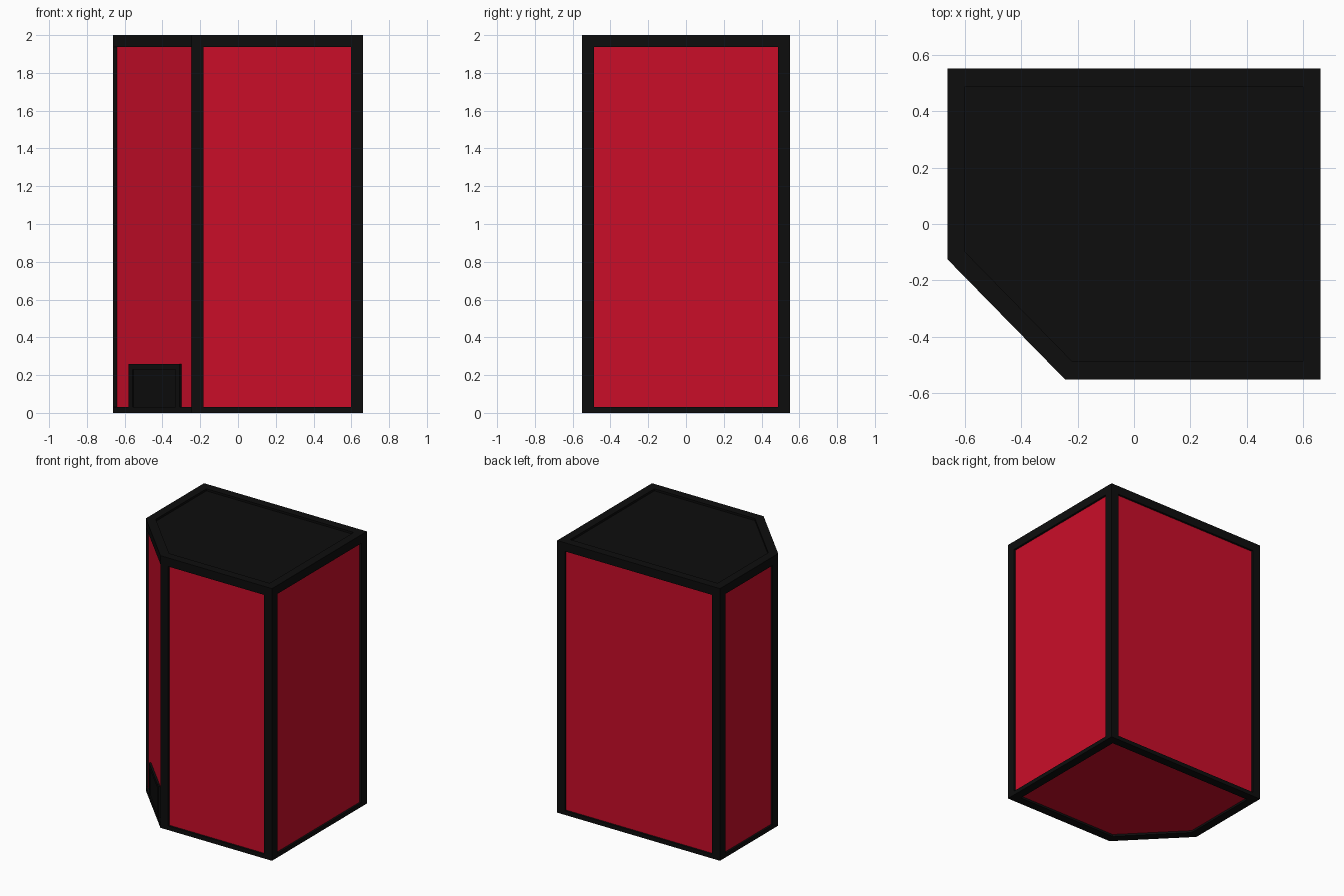
import bpy, bmesh
from mathutils import Vector, Matrix
from math import pi

if "Cube" in bpy.data.objects:
    bpy.data.objects.remove(bpy.data.objects["Cube"])

X, Y, H, W = 0.662, 0.551, 2.0, 0.063
RECESS = 0.015
FOOT = [Vector(p) for p in ((X, Y), (-X, Y), (-X, -0.125), (-0.245, -Y), (X, -Y))]


def material(name, color):
    m = bpy.data.materials.new(name)
    m.diffuse_color = color
    m.use_nodes = True
    m.node_tree.nodes["Principled BSDF"].inputs["Base Color"].default_value = m.diffuse_color
    return m


RED = material("red", (0.59, 0.004, 0.022, 1))
BLACK = material("black", (0.004, 0.004, 0.004, 1))


def finish(name, bm, mat):
    bmesh.ops.recalc_face_normals(bm, faces=bm.faces)
    me = bpy.data.meshes.new(name)
    bm.to_mesh(me)
    bm.free()
    me.materials.append(mat)
    ob = bpy.data.objects.new(name, me)
    bpy.context.collection.objects.link(ob)
    return ob


def inset(pts, d):
    """Offset a counter-clockwise outline inwards by d."""
    out = []
    for i, p in enumerate(pts):
        a = (p - pts[i - 1]).normalized()
        b = (pts[(i + 1) % len(pts)] - p).normalized()
        na, nb = Vector((-a.y, a.x)), Vector((-b.y, b.x))
        out.append(p + (na + nb) * d / (1 + na.dot(nb)))
    return out


def prism(name, pts, z0, z1, mat):
    bm = bmesh.new()
    lo, hi = [[bm.verts.new((p.x, p.y, z)) for p in pts] for z in (z0, z1)]
    bm.faces.new(lo)
    bm.faces.new(hi)
    for i in range(len(pts)):
        bm.faces.new((lo[i - 1], lo[i], hi[i], hi[i - 1]))
    return finish(name, bm, mat)


def ring(name, width, z0, z1, mat):
    bm = bmesh.new()
    loops = [[bm.verts.new((p.x, p.y, z)) for p in pts]
             for pts, z in ((FOOT, z0), (FOOT, z1),
                            (inset(FOOT, width), z1), (inset(FOOT, width), z0))]
    for k in range(4):
        a, b = loops[k - 1], loops[k]
        for i in range(len(FOOT)):
            bm.faces.new((a[i - 1], a[i], b[i], b[i - 1]))
    return finish(name, bm, mat)


def box(name, size, mat, matrix):
    bm = bmesh.new()
    bmesh.ops.create_cube(bm, size=1, matrix=matrix @ Matrix.Diagonal((*size, 1)))
    return finish(name, bm, mat)


# recessed red body and black roof panel
core = inset(FOOT, RECESS)
prism("body", core, RECESS, H - 0.04, RED)
prism("roof_panel", core, H - 0.04, H - RECESS, BLACK)

# top and bottom frames
ring("top_frame", W, H - W, H, BLACK)
ring("bottom_frame", W, 0, 0.03, BLACK)

# square corner posts, each lying inside its corner
for i, p in enumerate(FOOT):
    sx = -1 if p.x > 0 else 1
    sy = -1 if p.y > 0 else 1
    if i == 2:
        sy = 1
    c = Vector((p.x + sx * W / 2, p.y + sy * W / 2, H / 2))
    box(f"corner_post_{i + 1}", (W, W, H - 0.002), BLACK, Matrix.Translation(c))

# low hatch on the angled face: back plate with a raised border
along = (FOOT[3] - FOOT[2]).normalized()
inward = Vector((-along.y, along.x))
mid = FOOT[2] + along * ((-0.445 - FOOT[2].x) / along.x)
frame = Matrix(((along.x, inward.x, 0, mid.x), (along.y, inward.y, 0, mid.y),
                (0, 0, 1, 0), (0, 0, 0, 1)))
HW, HH, B = 0.385, 0.26, 0.03


def hatch(name, size, x, y, z):
    box(name, size, BLACK, frame @ Matrix.Translation((x, y, z)))


hatch("hatch_plate", (HW - 0.01, 0.02, HH - 0.01), 0, 0.018, HH / 2)
for s, side in ((-1, "left"), (1, "right")):
    hatch(f"hatch_{side}_border", (B, 0.03, HH - 0.002), s * (HW - B) / 2, 0.016, HH / 2)
hatch("hatch_top_border", (HW - 2 * B, 0.03, B), 0, 0.016, HH - B / 2)
